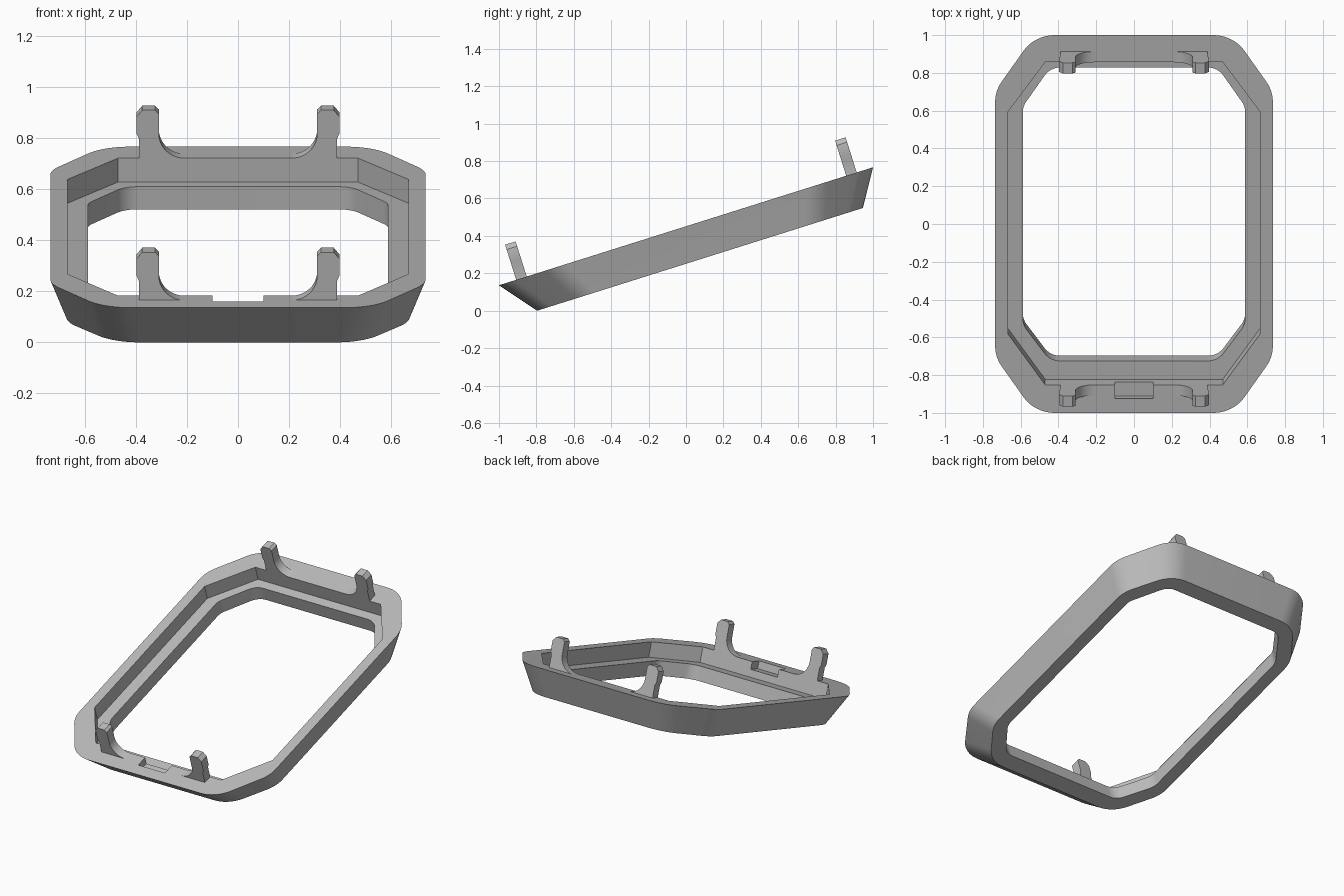
import bpy, bmesh, math
from mathutils import Matrix, Vector

if "Cube" in bpy.data.objects:
    bpy.data.objects.remove(bpy.data.objects["Cube"])

# Everything is built flat, then tilted about x and lifted
TILT = Matrix.Translation((0, 0, 0.4512)) @ Matrix.Rotation(math.radians(17.5), 4, 'X')

grey = bpy.data.materials.new("plain grey")
grey.use_nodes = True
grey.diffuse_color = (0.5, 0.5, 0.5, 1)
grey.node_tree.nodes["Principled BSDF"].inputs["Base Color"].default_value = (0.5, 0.5, 0.5, 1)


def octagon(corner_x, half_x, back, back_side, front, front_side):
    """Chamfered rectangle, counter-clockwise from the back right."""
    right = [(half_x, front_side), (half_x, back_side), (corner_x, back)]
    left = [(-x, y) for x, y in reversed(right)]
    return [Vector(p) for p in right + left + [(-corner_x, front), (corner_x, front)]]


def rounded(points, radius, steps=10):
    """Replace each corner by a tangent arc."""
    out = []
    for i, p in enumerate(points):
        a = (points[i - 1] - p).normalized()
        b = (points[(i + 1) % len(points)] - p).normalized()
        half = a.angle(b) / 2
        centre = p + (a + b).normalized() * radius / math.sin(half)
        start = p + a * radius / math.tan(half) - centre
        sweep = math.pi - 2 * half
        for k in range(steps + 1):
            t = sweep * k / steps
            out.append(centre + Vector((start.x * math.cos(t) - start.y * math.sin(t),
                                        start.x * math.sin(t) + start.y * math.cos(t))))
    return out


def loft(name, low, high, place):
    """Closed solid between two matching loops; place(point, end) gives 3D."""
    bm = bmesh.new()
    a = [bm.verts.new(place(p, 0)) for p in low]
    b = [bm.verts.new(place(p, 1)) for p in high]
    bm.faces.new(a)
    bm.faces.new(b)
    for i in range(len(a)):
        j = (i + 1) % len(a)
        bm.faces.new((a[i], a[j], b[j], b[i]))
    bmesh.ops.recalc_face_normals(bm, faces=bm.faces)
    mesh = bpy.data.meshes.new(name)
    bm.to_mesh(mesh)
    bm.free()
    mesh.materials.append(grey)
    obj = bpy.data.objects.new(name, mesh)
    bpy.context.collection.objects.link(obj)
    return obj


def slab(name, low, high, z0, z1):
    return loft(name, low, high, lambda p, end: (p.x, p.y, (z0, z1)[end]))


def activate(obj):
    bpy.ops.object.select_all(action='DESELECT')
    obj.select_set(True)
    bpy.context.view_layer.objects.active = obj


def cut(obj, cutter):
    cutter.hide_render = True
    mod = obj.modifiers.new("cut", 'BOOLEAN')
    mod.operation = 'DIFFERENCE'
    mod.solver = 'EXACT'
    mod.object = cutter
    activate(obj)
    bpy.ops.object.modifier_apply(modifier=mod.name)
    bpy.data.objects.remove(cutter)


# Bezel ring: tapered rounded octagon
bottom = rounded(octagon(0.485, 0.672, 0.931, 0.67, -0.895, -0.63), 0.2)
top = rounded(octagon(0.526, 0.735, 1.0485, 0.739, -1.0485, -0.739), 0.2)
frame = slab("bezel_frame", bottom, top, -0.191, 0)

# Through opening, stepped pocket and front notch
opening = rounded(octagon(0.443, 0.588, 0.838, 0.622, -0.791, -0.59), 0.1)
cut(frame, slab("opening_cutter", opening, opening, -0.4, 0.2))
pocket = octagon(0.47, 0.667, 0.898, 0.623, -0.893, -0.611)
cut(frame, slab("pocket_cutter", pocket, pocket, -0.098, 0.2))
notch = [Vector(p) for p in ((-0.1, -0.97), (0.1, -0.97), (0.1, -0.8), (-0.1, -0.8))]
cut(frame, slab("notch_cutter", notch, notch, -0.05, 0.2))

# Clip outline in x and height: chamfered head, flared foot on the inner side
foot = [(0.21 + 0.1 * math.sin(t), 0.1 - 0.1 * math.cos(t))
        for t in (math.pi / 2 * k / 10 for k in range(11))]
outline = [(0.388, -0.04), (0.388, 0.08), (0.397, 0.1), (0.397, 0.17), (0.375, 0.197),
           (0.325, 0.197), (0.31, 0.182)] + foot[::-1] + [(0.21, -0.04)]
clips = []
for end, (y0, y1) in (("back", (0.898, 0.957)), ("front", (-0.952, -0.893))):
    for side, sign in (("left", 1), ("right", -1)):
        pts = [Vector((sign * x, z)) for x, z in outline]
        clips.append(loft(f"{end}_{side}_clip", pts, pts,
                          lambda p, e: (p.x, (y0, y1)[e], p.y)))

# Tilt the parts and smooth their curves
for obj in [frame] + clips:
    obj.data.transform(TILT)
    activate(obj)
    bpy.ops.object.shade_smooth_by_angle(angle=math.radians(25))
